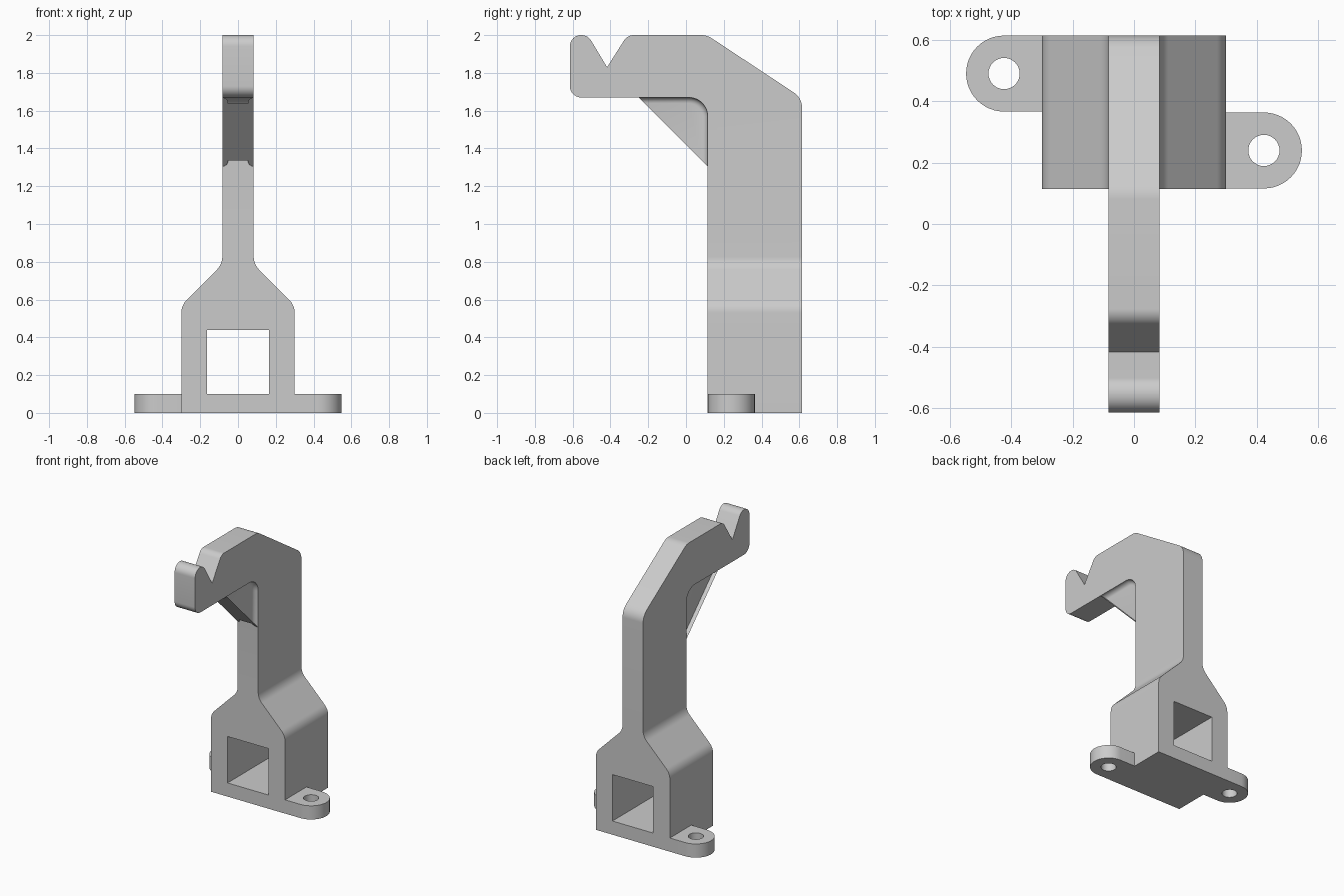
import bpy, bmesh, math
from mathutils import Vector

cube = bpy.data.objects.get("Cube")
if cube:
    bpy.data.objects.remove(cube, do_unlink=True)

grey = bpy.data.materials.new("plain grey")
grey.use_nodes = True
colour = (0.6, 0.6, 0.6, 1)
grey.diffuse_color = colour
grey.node_tree.nodes["Principled BSDF"].inputs["Base Color"].default_value = colour


def rounded(points, steps=10):
    """Outline from (u, v, radius) corners, with true tangent arcs."""
    out = []
    for i, (u, v, r) in enumerate(points):
        p = Vector((u, v))
        if not r:
            out.append(p)
            continue
        a = (Vector(points[i - 1][:2]) - p).normalized()
        b = (Vector(points[(i + 1) % len(points)][:2]) - p).normalized()
        half = a.angle(b) / 2
        centre = p + (a + b).normalized() * r / math.sin(half)
        start = p + a * r / math.tan(half) - centre
        end = p + b * r / math.tan(half) - centre
        turn = start.angle(end)
        for k in range(steps + 1):
            t = k / steps
            out.append(centre + (start * math.sin((1 - t) * turn)
                                 + end * math.sin(t * turn)) / math.sin(turn))
    return out


def finish(name, bm):
    bmesh.ops.recalc_face_normals(bm, faces=bm.faces)
    mesh = bpy.data.meshes.new(name)
    bm.to_mesh(mesh)
    bm.free()
    mesh.materials.append(grey)
    ob = bpy.data.objects.new(name, mesh)
    bpy.context.collection.objects.link(ob)
    return ob


def prism(name, outline, axis, low, high):
    """Extrude a 2D outline along the x, y or z axis."""
    bm = bmesh.new()

    def place(p, d):
        return {"x": (d, p[0], p[1]), "y": (p[0], d, p[1]), "z": (p[0], p[1], d)}[axis]

    face = bm.faces.new([bm.verts.new(place(p, low)) for p in outline])
    new = bmesh.ops.extrude_face_region(bm, geom=[face])["geom"]
    shift = Vector(place((0, 0), high - low))
    bmesh.ops.translate(bm, vec=shift, verts=[v for v in new if isinstance(v, bmesh.types.BMVert)])
    return finish(name, bm)


def combine(ob, tool, operation):
    """Apply a boolean and discard the helper."""
    tool.hide_render = True
    mod = ob.modifiers.new("cut", "BOOLEAN")
    mod.operation, mod.solver, mod.object = operation, "EXACT", tool
    graph = bpy.context.evaluated_depsgraph_get()
    mesh = bpy.data.meshes.new_from_object(ob.evaluated_get(graph))
    ob.modifiers.clear()
    ob.data = mesh
    bpy.data.objects.remove(tool, do_unlink=True)


FRONT, BACK, HALF = 0.115, 0.615, 0.083

# Hooked bracket: side outline trimmed by the front outline
side = [(FRONT, 0, 0), (BACK, 0, 0), (BACK, 1.667, 0.1), (0.111, 2, 0.1),
        (-0.31, 2, 0.06), (-0.418, 1.83, 0), (-0.52, 2, 0.059), (-BACK, 2, 0.059),
        (-BACK, 1.67, 0.06), (FRONT, 1.67, 0.1)]
right = [(0.3, -0.1, 0), (0.3, 0.57, 0.1), (HALF, 0.787, 0.1), (HALF, 2.1, 0)]
front = right + [(-x, z, r) for x, z, r in reversed(right)]
bracket = prism("hook_bracket", rounded(side), "x", -0.5, 0.5)
combine(bracket, prism("front_trim", rounded(front), "y", -0.8, 0.8), "INTERSECT")

# Square window through the base
window = [(-0.165, 0.1), (0.165, 0.1), (0.165, 0.44), (-0.165, 0.44)]
combine(bracket, prism("window_cutter", window, "y", 0, 0.8), "DIFFERENCE")


# Mounting feet, staggered front and back
def foot(name, sign, y):
    r = 0.124
    arc = [math.radians(-90 + 180 * i / 24) for i in range(25)]
    outline = [(sign * 0.3, y - r)]
    outline += [(sign * (0.424 + r * math.cos(a)), y + r * math.sin(a)) for a in arc]
    outline.append((sign * 0.3, y + r))
    ob = prism(name, outline, "z", 0, 0.1)
    circle = [(sign * 0.424 + 0.051 * math.cos(2 * math.pi * i / 32),
               y + 0.051 * math.sin(2 * math.pi * i / 32)) for i in range(32)]
    combine(ob, prism("hole_cutter", circle, "z", -0.1, 0.2), "DIFFERENCE")
    return ob


left_foot = foot("left_foot", 1, 0.24)
right_foot = foot("right_foot", -1, 0.491)


# Corner rib: rows follow the inside corner, flaring where they meet the arm
def rib_row(d, x):
    top, wall, radius, slant = 1.67 - d, FRONT - d, 0.1 - d, 1.42
    row = [(slant - top, top)]
    for i in range(11):
        a = math.pi / 2 * (1 - i / 10)
        row.append((0.015 + radius * math.cos(a), 1.57 + radius * math.sin(a)))
    row.append((wall, slant - wall))
    return [(x, y, z) for y, z in row]


bm = bmesh.new()
rows = []
FLARE, STEPS = 0.031, 6
for sign in (-1, 1):
    angles = [math.pi / 2 * i / STEPS for i in range(STEPS + 1)]
    flare = [(FLARE * (1 - math.cos(a)), HALF - FLARE * math.sin(a)) for a in angles]
    group = [[bm.verts.new(p) for p in rib_row(d, sign * x)] for d, x in flare]
    bm.faces.new(group[-1])
    rows += group if sign < 0 else group[::-1]
for a, b in zip(rows, rows[1:]):
    # The two innermost rows span the sloping face only
    if a is rows[STEPS]:
        continue
    for i in range(len(a) - 1):
        bm.faces.new((a[i], a[i + 1], b[i + 1], b[i]))
slope = [r[0] for r in rows] + [r[-1] for r in reversed(rows)]
bm.faces.new(slope)
rib = finish("corner_rib", bm)

# Smooth fillets, crisp edges
bpy.ops.object.select_all(action="DESELECT")
for ob in (bracket, left_foot, right_foot, rib):
    ob.select_set(True)
bpy.context.view_layer.objects.active = bracket
bpy.ops.object.shade_smooth_by_angle(angle=math.radians(30))
